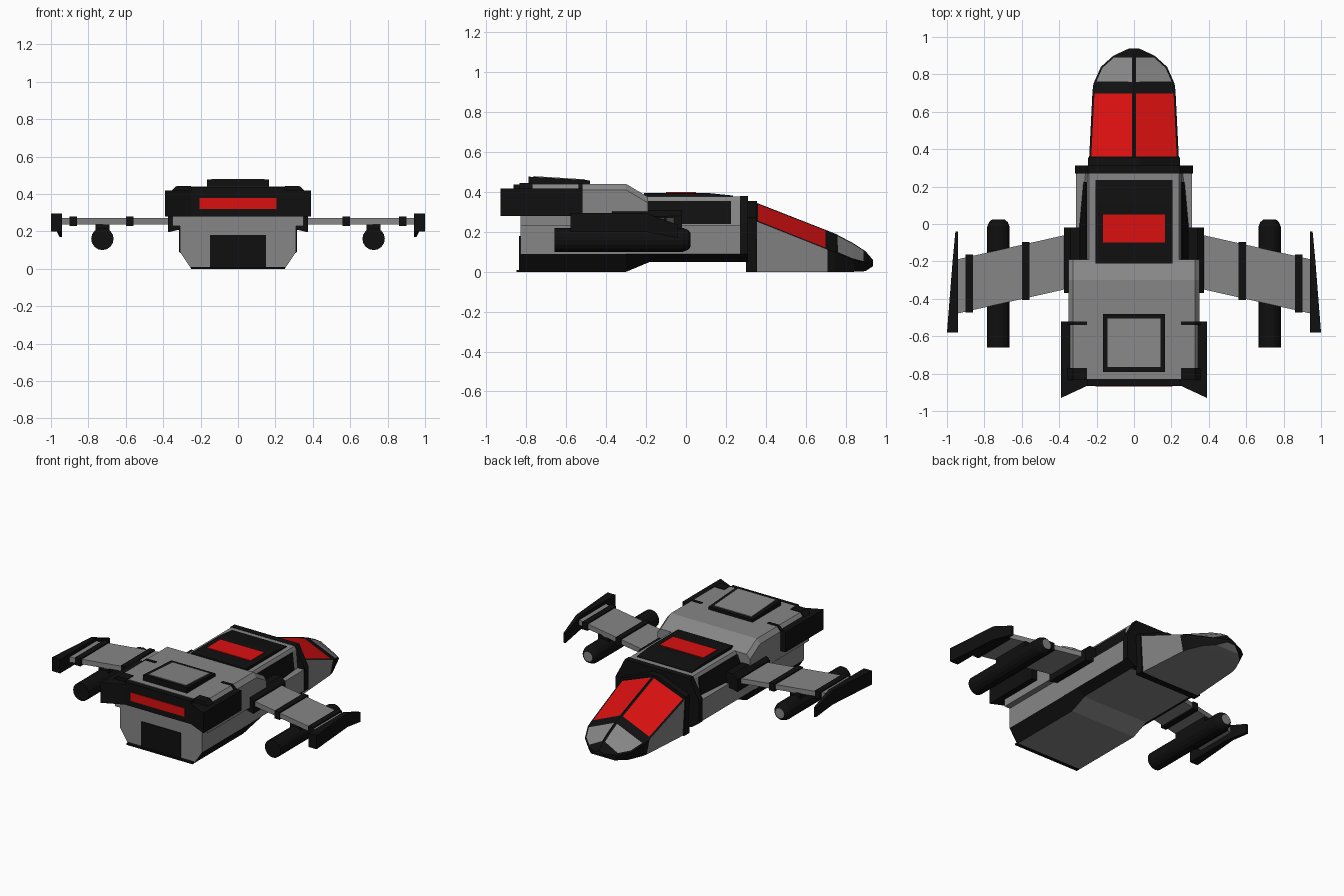
import bpy, bmesh, math
from mathutils import Vector

if "Cube" in bpy.data.objects:
    bpy.data.objects.remove(bpy.data.objects["Cube"])


def material(name, col):
    m = bpy.data.materials.new(name)
    m.diffuse_color = (*col, 1)
    m.use_nodes = True
    m.node_tree.nodes["Principled BSDF"].inputs["Base Color"].default_value = m.diffuse_color
    return m


GRAY = material("hull_gray", (0.24, 0.24, 0.24))
BLACK = material("trim_black", (0.005, 0.005, 0.005))
RED = material("window_red", (0.70, 0.005, 0.005))


def finish(name, bm, mats, mirror=False):
    bmesh.ops.recalc_face_normals(bm, faces=bm.faces[:])
    me = bpy.data.meshes.new(name)
    bm.to_mesh(me)
    bm.free()
    for m in mats:
        me.materials.append(m)
    ob = bpy.data.objects.new(name, me)
    bpy.context.collection.objects.link(ob)
    if mirror:
        ob.modifiers.new("mirror", 'MIRROR').use_axis[0] = True
    return ob


def loft_bm(rings):
    """Skin a list of closed 3D rings and cap both ends."""
    bm = bmesh.new()
    vs = [[bm.verts.new(p) for p in r] for r in rings]
    n = len(rings[0])
    for a, b in zip(vs, vs[1:]):
        for i in range(n):
            bm.faces.new((a[i], a[(i + 1) % n], b[(i + 1) % n], b[i]))
    bm.faces.new(vs[0])
    bm.faces.new(vs[-1])
    bmesh.ops.recalc_face_normals(bm, faces=bm.faces[:])
    bm.normal_update()
    return bm


def prism(name, pts, axis, a, b, mat, mirror=False):
    """Extrude a 2D outline along an axis from a to b."""
    place = {'x': lambda p, t: (t, p[0], p[1]),
             'y': lambda p, t: (p[0], t, p[1]),
             'z': lambda p, t: (p[0], p[1], t)}[axis]
    return finish(name, loft_bm([[place(p, t) for p in pts] for t in (a, b)]), [mat], mirror)


def box(name, x, y, z, mat, mirror=False):
    return prism(name, [(x[0], y[0]), (x[1], y[0]), (x[1], y[1]), (x[0], y[1])],
                 'z', z[0], z[1], mat, mirror)


def sym(half):
    """Complete a right-hand half outline with its mirror image."""
    return half + [(-x, z) for x, z in reversed(half)]


def section(y, half):
    return [(x, y, z) for x, z in sym(half)]


# lower hull with stepped belly and black chamfers
bm = loft_bm([section(y, [(0.25, zb), (0.31, 0.09), (0.31, 0.235)])
              for y, zb in ((-0.83, 0), (-0.30, 0), (-0.18, 0.05), (0.28, 0.05))])
for f in bm.faces:
    f.material_index = int(f.normal.z < -0.15 and abs(f.normal.x) > 0.3)
finish("lower_hull", bm, [GRAY, BLACK])

# raised rear hull, sloping down to the middle
finish("rear_upper_hull", loft_bm(
    [section(y, [(0.35, 0.23), (0.35, t - 0.03), (0.325, t)])
     for y, t in ((-0.83, 0.44), (-0.30, 0.44), (-0.19, 0.375))]), [GRAY])

# middle upper hull, tapering forward, with black side panels
finish("middle_upper_hull", loft_bm(
    [section(y, [(w, 0.23), (0.25, 0.36), (0.24, 0.378)])
     for y, w in ((-0.20, 0.305), (0.29, 0.26))]), [GRAY])
finish("side_panel", loft_bm(
    [[(w - 0.01, y, 0.24), (w + 0.006, y, 0.24), (0.257, y, 0.355), (0.24, y, 0.355)]
     for y, w in ((-0.19, 0.302), (0.225, 0.264))]), [BLACK], True)

# roof panel and roof window
prism("roof_panel", [(-0.21, 0.36), (-0.21, 0.396), (0.10, 0.396), (0.235, 0.382), (0.235, 0.36)],
      'x', -0.207, 0.207, BLACK)
box("roof_window", (-0.167, 0.167), (-0.10, 0.05), (0.393, 0.401), RED)

# collars between hull and cockpit
prism("hull_collar", sym([(0.26, 0.05), (0.315, 0.09), (0.315, 0.245), (0.262, 0.345), (0.245, 0.38)]),
      'y', 0.27, 0.312, BLACK)
prism("cockpit_collar", sym([(0.235, 0), (0.246, 0.27), (0.03, 0.355)]), 'y', 0.30, 0.355, BLACK)

# cockpit nose: ridge, eaves and flat bottom, panes cut as insets
rings = []
for y, zr, w, ze, wb, zb in ((0.35, 0.347, 0.24, 0.255, 0.225, 0),
                             (0.71, 0.206, 0.222, 0.112, 0.20, 0),
                             (0.75, 0.19, 0.217, 0.098, 0.19, 0),
                             (0.84, 0.142, 0.177, 0.06, 0.15, 0),
                             (0.90, 0.103, 0.11, 0.045, 0.09, 0.003),
                             (0.937, 0.06, 0.03, 0.045, 0.03, 0.028)):
    rings.append([(0, y, zr), (w, y, ze), (wb, y, zb), (-wb, y, zb), (-w, y, ze)])
bm = loft_bm(rings)
roofs = {}
for f in bm.faces:
    c, n = f.calc_center_median(), f.normal
    f.material_index = 1
    if n.z < -0.8 or (abs(n.x) > 0.8 and c.y < 0.70):
        f.material_index = 0
    elif n.z > 0.2 and abs(c.x) > 0.02:
        if c.y < 0.70:
            roofs.setdefault((2, c.x > 0), []).append(f)
        elif 0.75 < c.y < 0.90:
            roofs.setdefault((0, c.x > 0), []).append(f)
for (mat, side), faces in roofs.items():
    bmesh.ops.inset_region(bm, faces=faces, thickness=0.012, use_even_offset=True)
    for f in faces:
        f.material_index = mat
finish("cockpit_nose", bm, [GRAY, BLACK, RED])

# black surround at the engine end
prism("engine_surround", [(0.39, -0.52), (0.39, -0.93), (0.25, -0.865),
                          (-0.25, -0.865), (-0.39, -0.93), (-0.39, -0.52)], 'z', 0.28, 0.418, BLACK)
box("engine_top_bar", (-0.25, 0.25), (-0.865, -0.828), (0.30, 0.437), BLACK)
cap = [(0.25, 0.30), (0.25, 0.444), (0.327, 0.444), (0.36, 0.414), (0.36, 0.30)]
prism("surround_cap_inner", cap, 'y', -0.54, -0.52, BLACK, True)
prism("surround_cap_outer", cap, 'y', -0.835, -0.77, BLACK, True)
box("engine_light", (-0.205, 0.205), (-0.87, -0.863), (0.32, 0.378), RED)

# boarding door and sill
box("door", (-0.15, 0.15), (-0.836, -0.828), (0.005, 0.18), BLACK)
box("door_sill", (-0.25, 0.25), (-0.85, -0.82), (0, 0.01), BLACK)

# roof hatch with gray inset plate
prism("roof_hatch", [(-0.79, 0.43), (-0.79, 0.477), (-0.48, 0.458), (-0.48, 0.43)],
      'x', -0.167, 0.167, BLACK)
prism("hatch_plate", [(-0.765, 0.472), (-0.765, 0.4795), (-0.505, 0.4635), (-0.505, 0.456)],
      'x', -0.142, 0.142, GRAY)

# wing roots, wings and wing bands
prism("wing_root", [(0.29, 0.215), (0.375, 0.195), (0.375, 0.28), (0.34, 0.31), (0.29, 0.31)],
      'y', -0.37, -0.02, BLACK, True)


def lead(x):
    return -0.055 - 0.225 * (x - 0.35)


prism("wing", [(0.32, lead(0.32)), (0.95, lead(0.95)), (0.95, lead(0.95) - 0.29), (0.32, lead(0.32) - 0.29)],
      'z', 0.238, 0.272, GRAY, True)
for i, x in enumerate((0.58, 0.88)):
    box(f"wing_band_{i + 1}", (x - 0.02, x + 0.02), (lead(x) - 0.30, lead(x) + 0.01),
        (0.228, 0.28), BLACK, True)

# drooped wing tip plates, flaring outward to the rear
finish("wing_tip", loft_bm([[(0.94, y, lo), (xo, y, lo), (xo, y, hi), (0.94, y, hi)]
                            for y, xo, lo, hi in ((-0.58, 1.0, 0.20, 0.295), (-0.20, 0.97, 0.20, 0.295),
                                                  (-0.04, 0.955, 0.17, 0.235))]), [BLACK], True)

# cannon pods under the wings, with gray front lens
bm = loft_bm([[(0.725 + r * math.cos(a), y, 0.16 + r * math.sin(a))
               for a in [math.tau * k / 16 for k in range(16)]]
              for y, r in ((-0.66, 0.06), (-0.015, 0.06), (0.01, 0.05), (0.023, 0.035))])
for f in bm.faces:
    f.material_index = int(f.normal.y > 0.99)
finish("cannon_pod", bm, [BLACK, GRAY], True)
box("pod_pylon", (0.687, 0.763), (-0.42, -0.14), (0.19, 0.242), BLACK, True)
